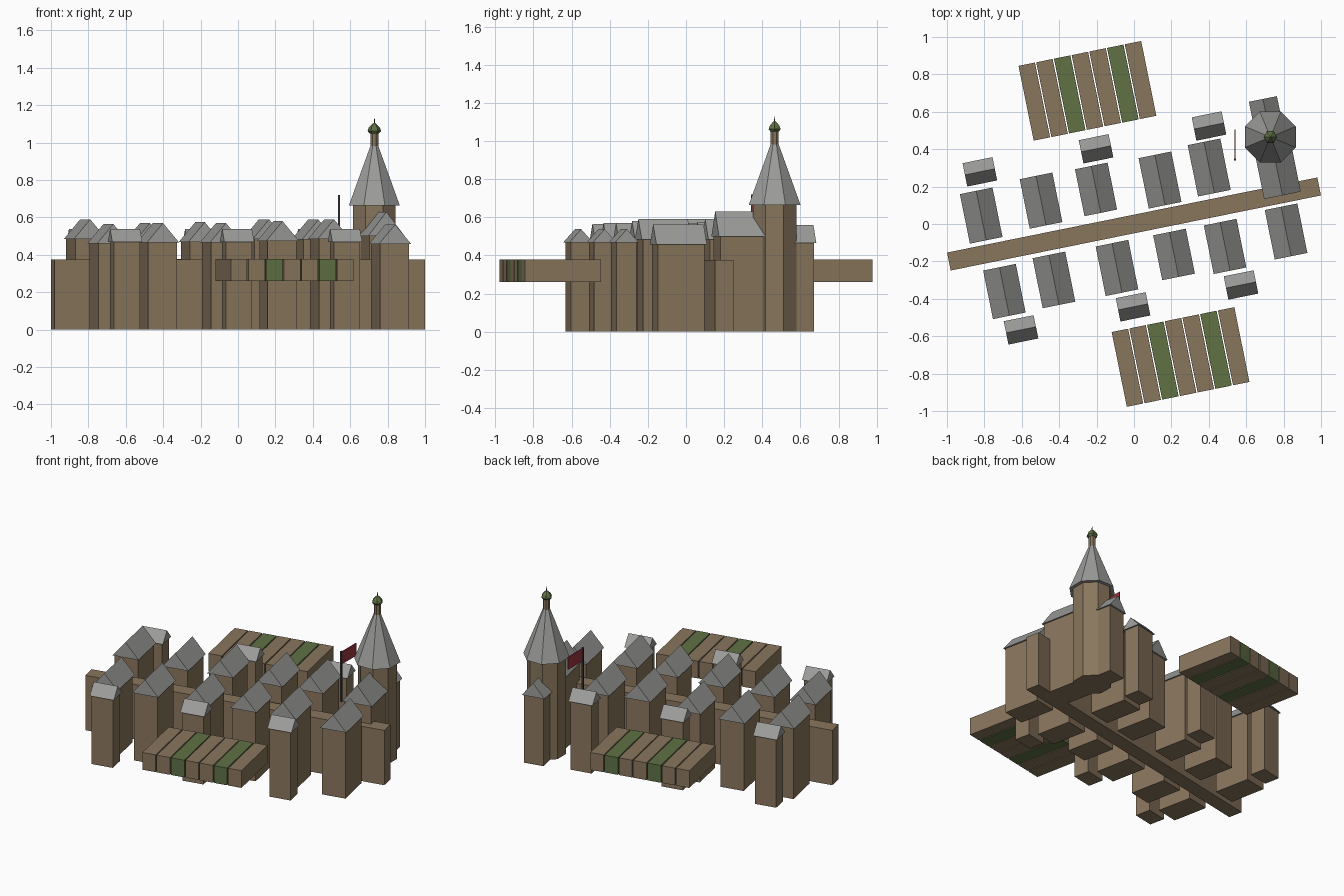
import bpy, bmesh, math
from mathutils import Matrix

cube = bpy.data.objects.get("Cube")
if cube:
    bpy.data.objects.remove(cube)

TILT = 0.2      # heading of the whole street plan
SHIFT = -0.005  # keeps the plan centred


def material(name, r, g, b):
    m = bpy.data.materials.new(name)
    m.use_nodes = True
    m.diffuse_color = (r, g, b, 1)
    bsdf = m.node_tree.nodes["Principled BSDF"]
    bsdf.inputs["Base Color"].default_value = (r, g, b, 1)
    bsdf.inputs["Roughness"].default_value = 0.9
    return m


BROWN = material("timber_brown", 0.25, 0.18, 0.11)
GREY = material("slate_grey", 0.33, 0.33, 0.32)
GREEN = material("field_green", 0.115, 0.165, 0.06)
RED = material("flag_red", 0.32, 0.035, 0.045)
DARK = material("iron_dark", 0.05, 0.05, 0.05)


def finish(name, bm, mat, x, y, turn=0.0):
    bmesh.ops.recalc_face_normals(bm, faces=bm.faces)
    me = bpy.data.meshes.new(name)
    bm.to_mesh(me)
    bm.free()
    me.materials.append(mat)
    ob = bpy.data.objects.new(name, me)
    ob.location = (x, y + SHIFT, 0)
    ob.rotation_euler.z = turn
    bpy.context.collection.objects.link(ob)
    return ob


def box(name, mat, x, y, w, d, z0, z1, turn=TILT):
    bm = bmesh.new()
    bmesh.ops.create_cube(bm, size=1, matrix=Matrix.Translation((0, 0, (z0 + z1) / 2))
                          @ Matrix.Diagonal((w, d, z1 - z0, 1)))
    return finish(name, bm, mat, x, y, turn)


def gable(name, x, y, w, d, eave, ridge, turn):
    # triangular prism with its ridge along local y
    bm = bmesh.new()
    tri = [bm.verts.new((px, -d / 2, pz)) for px, pz in ((-w / 2, eave), (w / 2, eave), (0, ridge))]
    face = bm.faces.new(tri)
    out = bmesh.ops.extrude_face_region(bm, geom=[face])["geom"]
    moved = [v for v in out if isinstance(v, bmesh.types.BMVert)]
    bmesh.ops.translate(bm, verts=moved, vec=(0, d, 0))
    return finish(name, bm, GREY, x, y, turn)


def house(name, x, y, w, d, eave, ridge, turn=TILT):
    box(name + "_walls", BROWN, x, y, w - 0.02, d - 0.02, 0, eave, turn)
    gable(name + "_roof", x, y, w, d, eave, ridge, turn)


def turned(name, mat, x, y, sides, profile, turn):
    # stacked rings of (radius, height), capped at both ends
    bm = bmesh.new()
    rings = [[bm.verts.new((r * math.cos(math.tau * i / sides), r * math.sin(math.tau * i / sides), z))
              for i in range(sides)] for r, z in profile]
    for lo, hi in zip(rings, rings[1:]):
        for i in range(sides):
            j = (i + 1) % sides
            bm.faces.new((lo[i], lo[j], hi[j], hi[i]))
    bm.faces.new(rings[0])
    bm.faces.new(rings[-1])
    return finish(name, bm, mat, x, y, turn)


# street
box("street", BROWN, 0, 0.005, 2.02, 0.098, 0, 0.375)

# houses on both sides of the street: x, y, length, eave height
HOUSES = [
    (-0.817, 0.05, 0.27, 0.485), (-0.497, 0.13, 0.27, 0.465),
    (-0.203, 0.19, 0.256, 0.47), (0.139, 0.24, 0.275, 0.485),
    (0.402, 0.307, 0.28, 0.483), (0.813, -0.035, 0.27, 0.457),
    (0.487, -0.115, 0.265, 0.485), (0.214, -0.158, 0.245, 0.475),
    (-0.091, -0.23, 0.27, 0.465), (-0.428, -0.294, 0.273, 0.465),
    (-0.693, -0.356, 0.265, 0.46),
]
for n, (x, y, length, eave) in enumerate(HOUSES, 1):
    house(f"house_{n}", x, y, 0.178, length, eave, eave + 0.105)

# small outbuildings, ridge parallel to the street
SHEDS = [(-0.824, 0.284), (-0.203, 0.407), (0.401, 0.529),
         (-0.604, -0.561), (-0.005, -0.438), (0.572, -0.321)]
for n, (x, y) in enumerate(SHEDS, 1):
    house(f"shed_{n}", x, y, 0.127, 0.163, 0.468, 0.538, TILT + math.pi / 2)

# strip fields, every third strip green
PITCH = 0.0966
for side, fx, fy in (("back", -0.249, 0.717), ("front", 0.249, -0.706)):
    for i in range(7):
        off = (i - 3) * PITCH
        box(f"{side}_field_strip_{i + 1}", GREEN if i % 3 == 2 else BROWN,
            fx + off * math.cos(TILT), fy + off * math.sin(TILT),
            PITCH - 0.007, 0.408, 0.26, 0.378)

# church: nave, rear chapel, octagonal tower with spire, lantern and dome
house("nave", 0.767, 0.289, 0.2, 0.267, 0.5, 0.63)
house("chapel", 0.705, 0.595, 0.153, 0.16, 0.465, 0.56)
TX, TY = 0.729, 0.47
EIGHTH = math.pi / 8
turned("tower_shaft", BROWN, TX, TY, 8, [(0.123, 0), (0.123, 0.665)], EIGHTH)
turned("tower_spire", GREY, TX, TY, 8, [(0.147, 0.665), (0.02, 0.99)], EIGHTH)
turned("tower_lantern", BROWN, TX, TY, 8, [(0.023, 0.98), (0.023, 1.055)], EIGHTH)
turned("tower_dome", GREEN, TX, TY, 6,
       [(0.026, 1.05), (0.036, 1.062), (0.03, 1.08), (0.014, 1.097), (0.004, 1.105)], 0)
turned("tower_finial", DARK, TX, TY, 6, [(0.003, 1.1), (0.002, 1.13)], 0)

# flag beside the church
box("flag_pole", DARK, 0.54, 0.35, 0.01, 0.01, 0.375, 0.72, 0)
box("flag", RED, 0.54, 0.433, 0.006, 0.156, 0.63, 0.715, 0)
